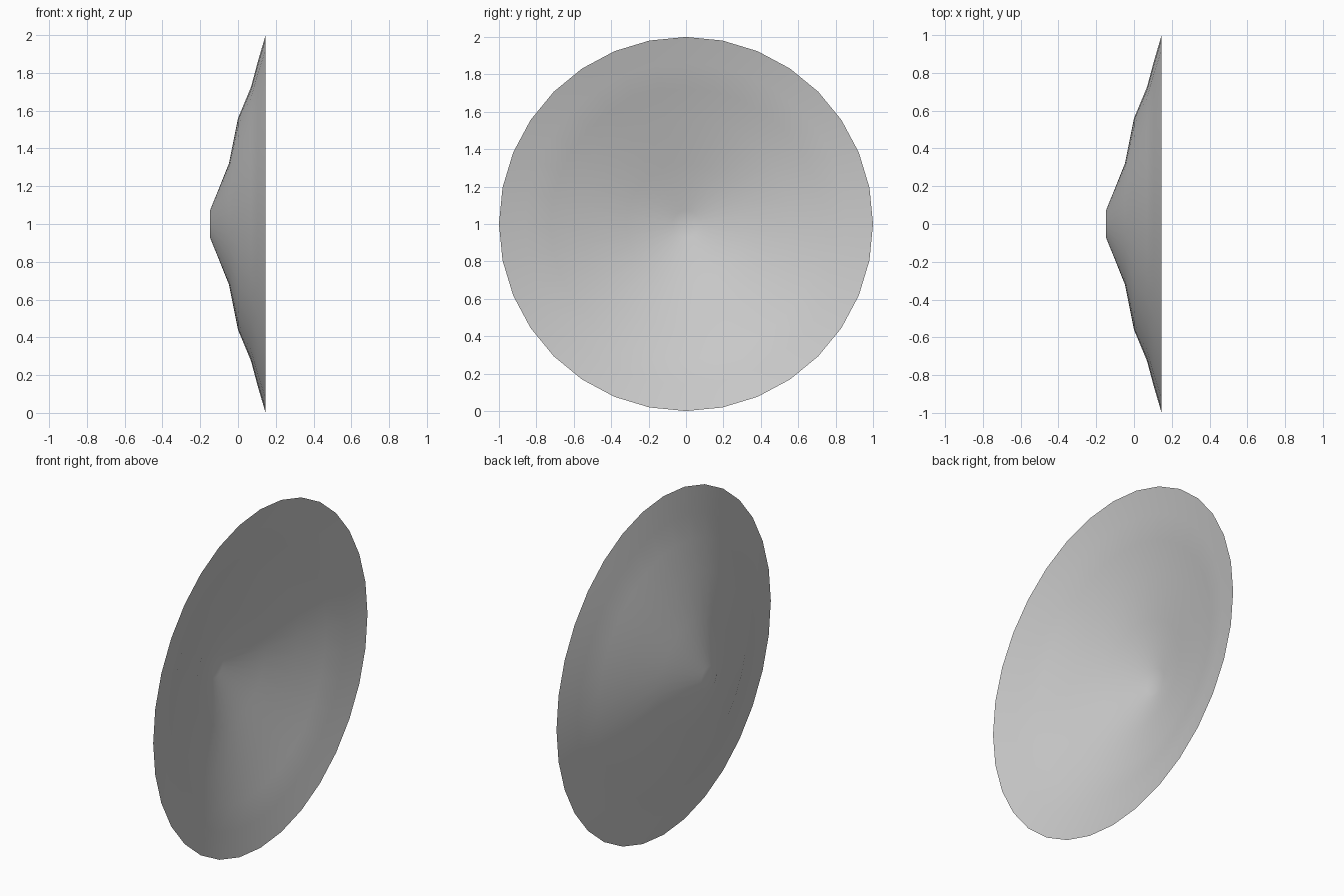
import bpy, bmesh, math

if "Cube" in bpy.data.objects:
    bpy.data.objects.remove(bpy.data.objects["Cube"])

# Dish profile: (x along axis, radius), from the flat hub out to the rim
PROFILE = [(-0.148, 0.072), (-0.048, 0.32), (0.0, 0.56),
           (0.069, 0.725), (0.105, 0.86), (0.146, 1.0)]
SIDES = 32

bm = bmesh.new()
rings = []
for x, r in PROFILE:
    rings.append([bm.verts.new((x,
                                r * math.sin(2 * math.pi * i / SIDES),
                                1 + r * math.cos(2 * math.pi * i / SIDES)))
                  for i in range(SIDES)])

# Thin open shell
for a, b in zip(rings, rings[1:]):
    for i in range(SIDES):
        j = (i + 1) % SIDES
        bm.faces.new((a[i], a[j], b[j], b[i]))

# Small closed hub in the middle
hub = bm.verts.new((PROFILE[0][0], 0, 1))
for i in range(SIDES):
    bm.faces.new((hub, rings[0][(i + 1) % SIDES], rings[0][i]))

# Smooth shading across the whole dish
bmesh.ops.recalc_face_normals(bm, faces=bm.faces)
for f in bm.faces:
    f.smooth = True

mesh = bpy.data.meshes.new("dish")
bm.to_mesh(mesh)
bm.free()
dish = bpy.data.objects.new("dish", mesh)
bpy.context.collection.objects.link(dish)
